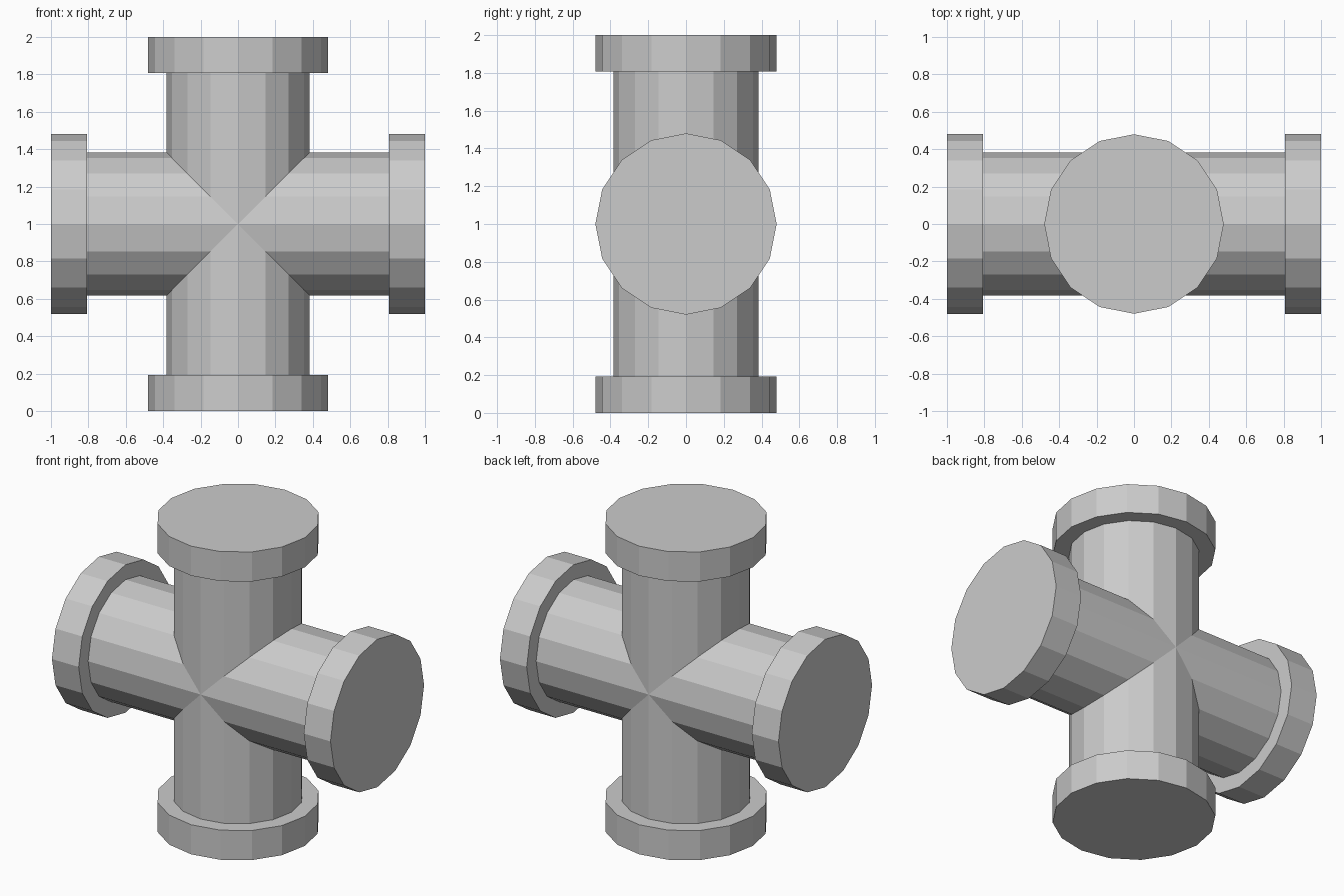
import bpy, bmesh
from math import cos, sin, pi
from mathutils import Matrix

if "Cube" in bpy.data.objects:
    bpy.data.objects.remove(bpy.data.objects["Cube"])

SIDES = 16
PIPE_R, FLANGE_R = 0.383, 0.48
FLANGE_START, END = 0.808, 1.0


def add_arm(bm, turn):
    """One flanged arm, mitred at 45 degrees where it meets its neighbours."""
    rot = Matrix.Translation((0, 0, 1)) @ Matrix.Rotation(turn, 4, 'Y')

    def ring(r, height):
        pts = [(r * cos(2 * pi * i / SIDES), r * sin(2 * pi * i / SIDES)) for i in range(SIDES)]
        return [bm.verts.new(rot @ Matrix.Translation((x, y, height(x))).translation) for x, y in pts]

    rings = [
        ring(PIPE_R, abs),                        # mitred joint
        ring(PIPE_R, lambda x: FLANGE_START),     # pipe end
        ring(FLANGE_R, lambda x: FLANGE_START),   # flange shoulder
        ring(FLANGE_R, lambda x: END),            # flange rim
    ]
    for a, b in zip(rings, rings[1:]):
        for i in range(SIDES):
            j = (i + 1) % SIDES
            bm.faces.new((a[i], a[j], b[j], b[i]))
    bm.faces.new(rings[-1])                       # closed end


# Four arms welded into one closed shell
bm = bmesh.new()
for k in range(4):
    add_arm(bm, k * pi / 2)
bmesh.ops.remove_doubles(bm, verts=bm.verts, dist=1e-4)
bmesh.ops.recalc_face_normals(bm, faces=bm.faces)

mesh = bpy.data.meshes.new("pipe_cross")
bm.to_mesh(mesh)
bm.free()
bpy.context.collection.objects.link(bpy.data.objects.new("pipe_cross", mesh))
